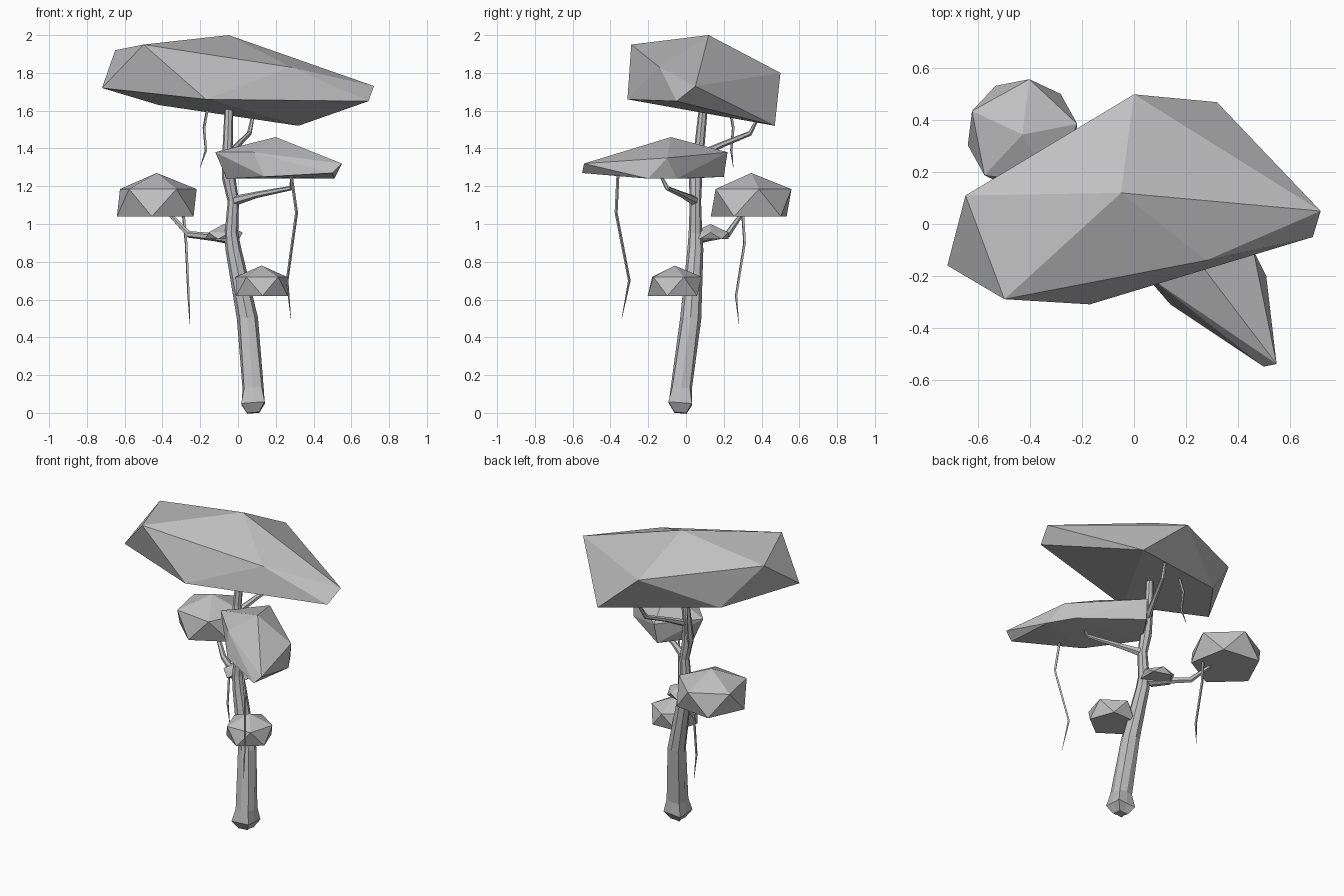
import bpy, bmesh, math
from mathutils import Vector

old = bpy.data.objects.get("Cube")
if old:
    bpy.data.objects.remove(old, do_unlink=True)

# One plain grey for the whole tree
grey = bpy.data.materials.new("plain_grey")
grey.use_nodes = True
grey.diffuse_color = (0.53, 0.53, 0.53, 1)
bsdf = next(n for n in grey.node_tree.nodes if n.type == 'BSDF_PRINCIPLED')
bsdf.inputs["Base Color"].default_value = grey.diffuse_color


def finish(name, bm):
    bmesh.ops.recalc_face_normals(bm, faces=bm.faces)
    mesh = bpy.data.meshes.new(name)
    bm.to_mesh(mesh)
    bm.free()
    mesh.materials.append(grey)
    obj = bpy.data.objects.new(name, mesh)
    bpy.context.collection.objects.link(obj)
    return obj


def hull(name, points):
    """Faceted foliage clump wrapped around a few corner points."""
    bm = bmesh.new()
    verts = [bm.verts.new(p) for p in points]
    res = bmesh.ops.convex_hull(bm, input=verts)
    loose = {v for v in res["geom_interior"] if isinstance(v, bmesh.types.BMVert)}
    bmesh.ops.delete(bm, geom=list(loose), context='VERTS')
    return finish(name, bm)


def ring(cx, cy, z, r, turn):
    return [(cx + r * math.cos(math.radians(turn + 72 * i)),
             cy + r * math.sin(math.radians(turn + 72 * i)), z) for i in range(5)]


def dome(name, cx, cy, r, bottom, middle, top, turn):
    """Small five-sided dome of leaves with a flat underside."""
    return hull(name, [(cx, cy, top)] + ring(cx, cy, middle, r, turn)
                + ring(cx, cy, bottom, r, turn + 36))


def tube(name, path, sides, star=()):
    """Tapering limb through (x, y, z, radius) stations; star pinches alternate sides."""
    bm = bmesh.new()
    pts = [Vector(p[:3]) for p in path]
    turn = (pts[-1] - pts[0]).to_track_quat('Z', 'X')
    rings = []
    for k, (p, st) in enumerate(zip(pts, path)):
        pinch = star[k] if k < len(star) else 1
        loop = []
        for i in range(sides):
            a = math.tau * i / sides
            r = st[3] * (pinch if i % 2 else 1)
            loop.append(bm.verts.new(p + turn @ Vector((r * math.cos(a), r * math.sin(a), 0))))
        rings.append(loop)
    for a, b in zip(rings, rings[1:]):
        for i in range(sides):
            j = (i + 1) % sides
            bm.faces.new((a[i], a[j], b[j], b[i]))
    bm.faces.new(rings[0])
    bm.faces.new(rings[-1])
    return finish(name, bm)


# Trunk with flared roots
tube("trunk", [
    (.08, -.03, .0, .045), (.08, -.03, .05, .088), (.08, -.025, .13, .066),
    (.05, .025, .5, .056), (-.025, .05, .87, .042), (-.035, .05, .95, .036),
    (-.025, .05, 1.12, .03), (-.05, .05, 1.25, .036), (-.055, .07, 1.4, .027),
    (-.045, .1, 1.7, .022)], 8, star=(.6, .7, .85))

# Branches
tube("left_branch", [(.28, -.13, 1.25, .008), (.28, -.1, 1.19, .012),
                     (.1, -.02, 1.155, .017), (-.03, .05, 1.12, .028)], 6)
tube("right_branch", [(-.03, .05, .92, .03), (-.12, .12, .93, .022),
                      (-.26, .22, .945, .018), (-.37, .3, 1.06, .011)], 6)
tube("back_branch", [(-.05, .06, 1.36, .022), (.0, .19, 1.42, .016),
                     (.06, .34, 1.48, .013), (.08, .39, 1.58, .009)], 6)

# Large crown
hull("crown", [
    (-.05, .12, 2.0),
    (-.65, .11, 1.92), (-.5, -.29, 1.95), (.28, -.14, 1.83), (.72, .05, 1.73), (0, .5, 1.8),
    (-.72, -.16, 1.72), (-.17, -.31, 1.66), (.69, -.05, 1.65), (.32, .47, 1.52),
    (-.42, .24, 1.63)])

# Swept middle clump
hull("middle_clump", [
    (.2, -.08, 1.46),
    (.55, -.54, 1.32), (.08, -.22, 1.38), (-.12, -.01, 1.38), (.08, .22, 1.38),
    (.46, -.1, 1.35),
    (.5, -.55, 1.27), (.14, -.31, 1.25), (-.06, .0, 1.24), (.07, .2, 1.25),
    (.51, -.2, 1.24), (.42, -.05, 1.24)])

# Small domed clumps
dome("right_clump", -.43, .345, .215, 1.04, 1.185, 1.27, 11)
dome("low_clump", .125, -.06, .143, .62, .72, .78, 20)
dome("back_clump", -.075, .13, .1, .92, .955, 1.0, 0)

# Hanging vines
tube("back_vine", [(-.16, .23, 1.62, .008), (-.18, .25, 1.51, .008),
                   (-.17, .24, 1.39, .007), (-.2, .25, 1.3, .001)], 4)
tube("left_vine", [(.28, -.36, 1.27, .008), (.31, -.37, 1.06, .008),
                   (.26, -.3, .7, .007), (.28, -.34, .5, .001)], 4)
tube("right_vine", [(-.29, .3, 1.06, .009), (-.275, .31, .9, .008),
                    (-.262, .265, .62, .007), (-.255, .28, .47, .001)], 4)
